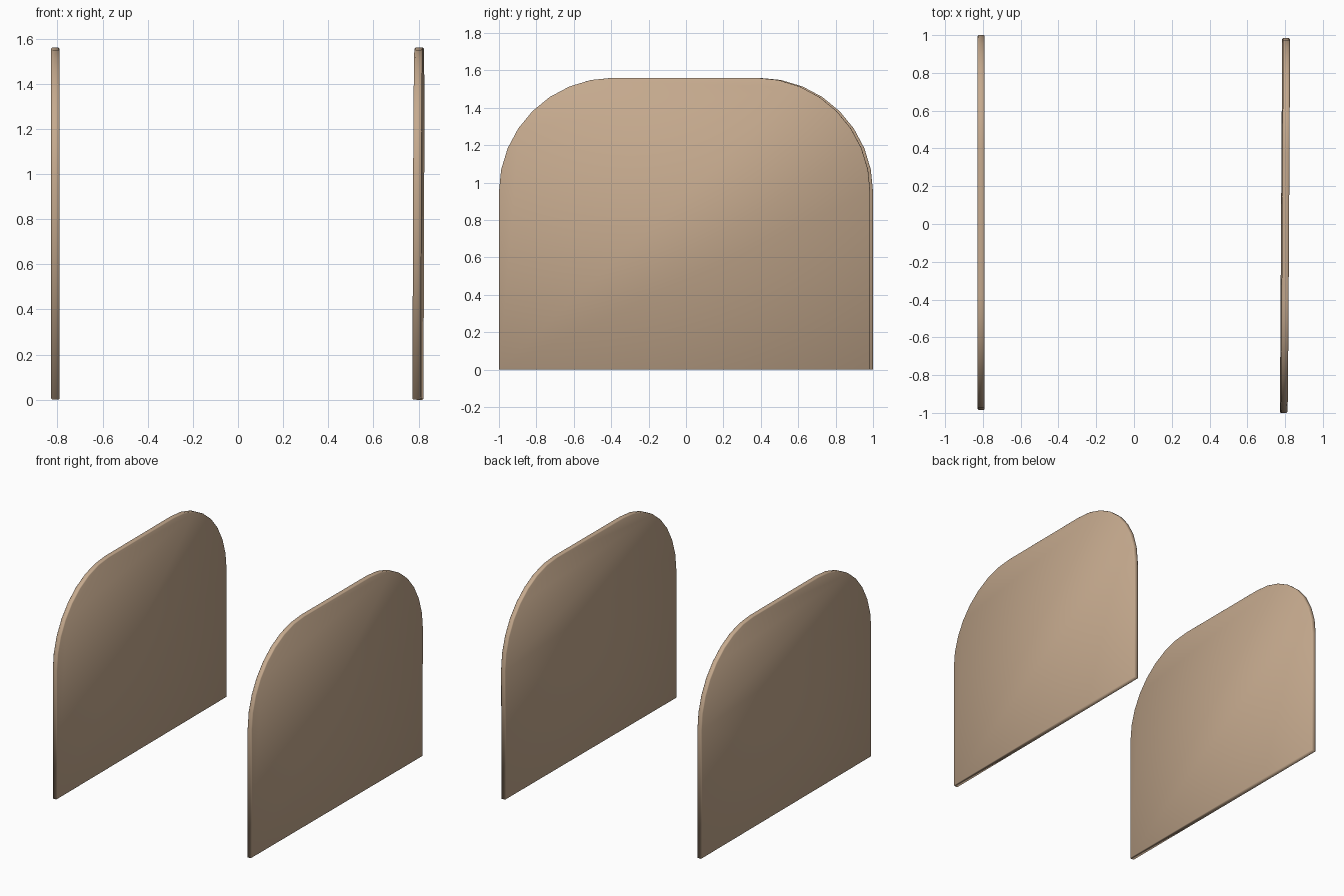
import bpy, bmesh, math
from math import radians

if "Cube" in bpy.data.objects:
    bpy.data.objects.remove(bpy.data.objects["Cube"])

HALF, HEIGHT, R, THICK, SEG = 0.9925, 1.56, 0.61, 0.037, 8

mat = bpy.data.materials.new("tan_wood")
mat.diffuse_color = (0.56, 0.40, 0.27, 1)
mat.use_nodes = True
mat.node_tree.nodes["Principled BSDF"].inputs["Base Color"].default_value = mat.diffuse_color


def panel(name, loc, yaw=0.0, tilt=0.0):
    # arched outline: straight base, two rounded upper corners
    arc = [(HALF - R + R * math.cos(a), HEIGHT - R + R * math.sin(a))
           for a in (math.pi / 2 * i / SEG for i in range(SEG + 1))]
    outline = [(HALF, 0)] + arc + [(-y, z) for y, z in reversed(arc)] + [(-HALF, 0)]
    bm = bmesh.new()
    face = bm.faces.new([bm.verts.new((-THICK / 2, y, z)) for y, z in outline])
    ext = bmesh.ops.extrude_face_region(bm, geom=[face])
    bmesh.ops.translate(bm, vec=(THICK, 0, 0),
                        verts=[v for v in ext["geom"] if isinstance(v, bmesh.types.BMVert)])
    bmesh.ops.recalc_face_normals(bm, faces=bm.faces[:])
    # slim softened rim
    rim = [e for e in bm.edges if abs(e.verts[0].co.x - e.verts[1].co.x) < 1e-6]
    bmesh.ops.bevel(bm, geom=rim, offset=0.005, segments=1, affect='EDGES')
    for f in bm.faces:
        f.smooth = True
    me = bpy.data.meshes.new(name)
    bm.to_mesh(me)
    bm.free()
    ob = bpy.data.objects.new(name, me)
    bpy.context.collection.objects.link(ob)
    ob.location = loc
    ob.rotation_euler = (0, radians(tilt), radians(yaw))
    me.materials.append(mat)
    return ob


# two facing side panels, the right one turned very slightly
panel("left_side_panel", (-0.809, 0.0075, 0))
panel("right_side_panel", (0.797, -0.0075, 0), yaw=-0.35, tilt=0.2)
